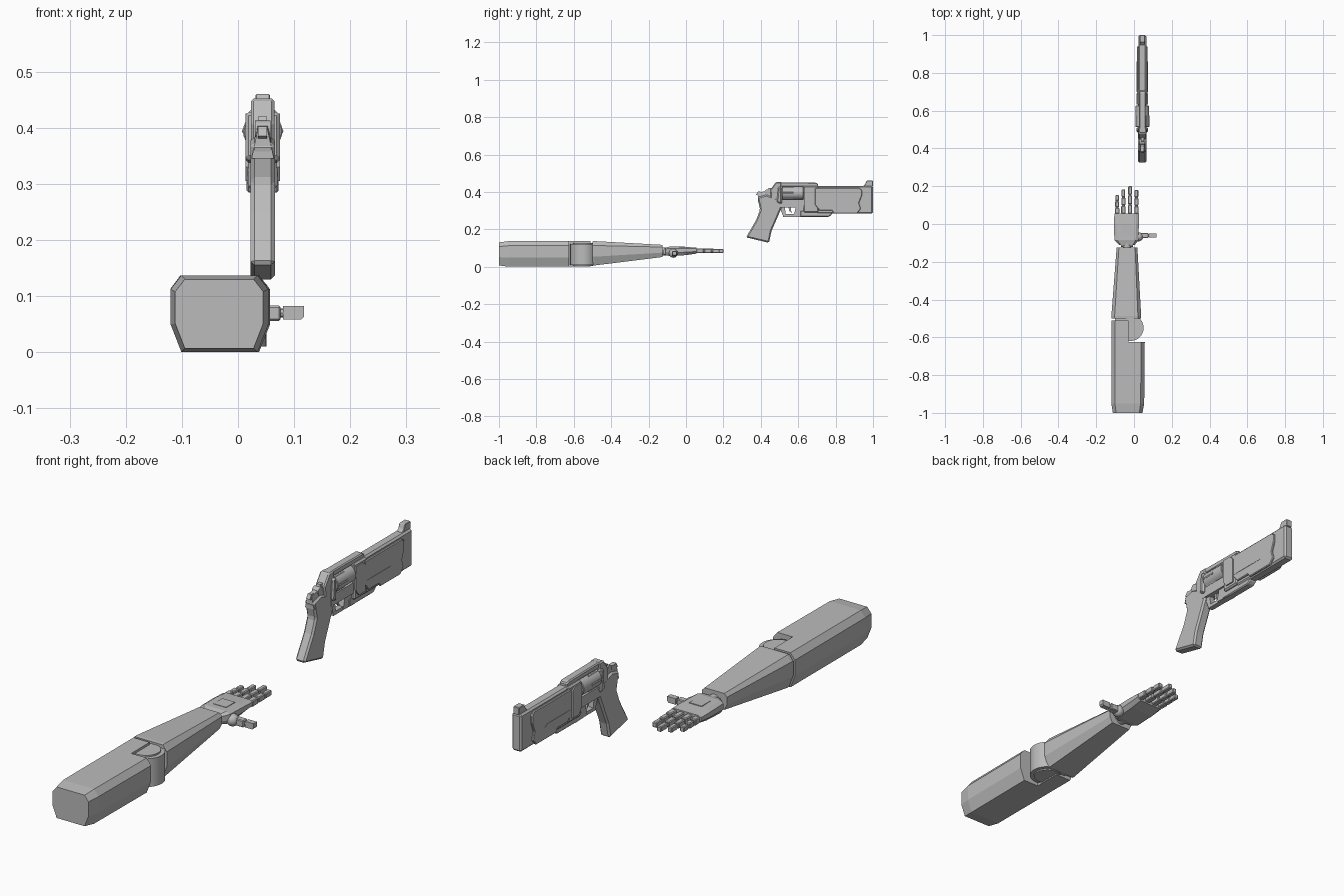
import bpy, bmesh, math
from mathutils import Vector, Matrix

grey = bpy.data.materials.new("plain_grey")
grey.diffuse_color = (0.5, 0.5, 0.5, 1)
GX = 0.044  # centre plane of the revolver


def finish(name, bm, bevel=0.0, smooth=False):
    bmesh.ops.recalc_face_normals(bm, faces=bm.faces)
    me = bpy.data.meshes.new(name)
    bm.to_mesh(me)
    bm.free()
    me.materials.append(grey)
    ob = bpy.data.objects.new(name, me)
    bpy.context.collection.objects.link(ob)
    if bevel:
        m = ob.modifiers.new("chamfer", 'BEVEL')
        m.width, m.segments, m.limit_method = bevel, 1, 'ANGLE'
    if smooth:
        bpy.ops.object.select_all(action='DESELECT')
        ob.select_set(True)
        bpy.context.view_layer.objects.active = ob
        bpy.ops.object.shade_smooth_by_angle(angle=math.radians(35))
    return ob


def loft(name, rings, **kw):
    """Skin between rings of 3D points and cap both ends."""
    bm = bmesh.new()
    vs = [[bm.verts.new(p) for p in r] for r in rings]
    n = len(vs[0])
    for a, b in zip(vs, vs[1:]):
        for i in range(n):
            bm.faces.new((a[i], a[(i + 1) % n], b[(i + 1) % n], b[i]))
    bm.faces.new(vs[0])
    bm.faces.new(vs[-1])
    return finish(name, bm, **kw)


def slab(name, yz, half, x=GX, **kw):
    """Side profile extruded across x."""
    return loft(name, [[(x + s * half, y, z) for y, z in yz] for s in (-1, 1)], **kw)


def box(name, x0, x1, y0, y1, z0, z1, **kw):
    return slab(name, [(y0, z0), (y1, z0), (y1, z1), (y0, z1)],
                (x1 - x0) / 2, (x0 + x1) / 2, **kw)


def rod(name, a, b, r, n=24, r2=None, **kw):
    a, b = Vector(a), Vector(b)
    bm = bmesh.new()
    rot = Vector((0, 0, 1)).rotation_difference(b - a).to_matrix().to_4x4()
    bmesh.ops.create_cone(bm, cap_ends=True, segments=n, radius1=r,
                          radius2=r if r2 is None else r2, depth=(b - a).length,
                          matrix=Matrix.Translation((a + b) / 2) @ rot)
    return finish(name, bm, smooth=n > 12, **kw)


def ball(name, c, r):
    bm = bmesh.new()
    bmesh.ops.create_uvsphere(bm, u_segments=20, v_segments=12, radius=r,
                              matrix=Matrix.Translation(c))
    return finish(name, bm, smooth=True)


def oct_ring(y, x0, x1, z0, z1):
    """Chamfered limb section, with longer chamfers underneath."""
    dx, top, low = 0.11 * (x1 - x0), 0.18 * (z1 - z0), 0.36 * (z1 - z0)
    return [(x0, y, z1 - top), (x0 + dx, y, z1), (x1 - dx, y, z1), (x1, y, z1 - top),
            (x1, y, z0 + low), (x1 - dx, y, z0), (x0 + dx, y, z0), (x0, y, z0 + low)]


# ---- Upper arm with elbow notch ----
upper = loft("upper_arm", [oct_ring(-1.0, -0.112, 0.045, 0.007, 0.13),
                           oct_ring(-0.95, -0.12, 0.054, 0.0, 0.137),
                           oct_ring(-0.51, -0.12, 0.058, 0.0, 0.137)])
cutter = box("elbow_cutter", -0.03, 0.2, -0.625, -0.4, -0.1, 0.3)
cutter.hide_render = True
cutter.hide_viewport = True
cut = upper.modifiers.new("elbow_notch", 'BOOLEAN')
cut.operation, cut.object, cut.solver = 'DIFFERENCE', cutter, 'EXACT'
rod("elbow_joint", (-0.018, -0.55, 0.01), (-0.018, -0.55, 0.122), 0.069, 32)
rod("elbow_cap", (-0.018, -0.55, 0.005), (-0.018, -0.55, 0.128), 0.053, 32)

# ---- Forearm and wrist ----
box("elbow_link", -0.10, 0.015, -0.515, -0.49, 0.02, 0.12)
loft("forearm", [oct_ring(-0.5, -0.12, 0.038, 0.008, 0.136),
                 oct_ring(-0.488, -0.12, 0.038, 0.007, 0.137),
                 oct_ring(-0.125, -0.092, 0.018, 0.052, 0.117)])
rod("wrist_stem", (-0.037, -0.14, 0.082), (-0.037, -0.09, 0.082), 0.022, 16)
rod("wrist_hinge", (-0.068, -0.105, 0.082), (-0.006, -0.105, 0.082), 0.018, 16)

# ---- Palm ----
loft("palm", [oct_ring(-0.11, -0.08, 0.005, 0.062, 0.102),
              oct_ring(-0.085, -0.104, 0.023, 0.057, 0.108),
              oct_ring(0.0, -0.106, 0.026, 0.062, 0.106),
              oct_ring(0.055, -0.104, 0.026, 0.07, 0.102)])
box("hand_back_plate", -0.065, -0.01, -0.06, -0.005, 0.1, 0.109)

# ---- Fingers: three segments joined by slim knuckles ----
for i, (x, tip) in enumerate([(-0.089, 0.153), (-0.056, 0.183), (-0.021, 0.2), (0.013, 0.18)]):
    y0 = 0.05
    step = (tip - y0) / 3
    rod(f"finger_{i}_core", (x, 0.04, 0.085), (x, tip - 0.01, 0.083), 0.008, 8)
    for j in range(3):
        w, h = 0.0115 - 0.001 * j, 0.0125 - 0.001 * j
        box(f"finger_{i}_segment_{j}", x - w, x + w, y0 + j * step + 0.005,
            y0 + (j + 1) * step, 0.086 - j * 0.001 - h, 0.086 - j * 0.001 + h, bevel=0.003)

# ---- Thumb ----
ball("thumb_ball", (0.024, -0.068, 0.072), 0.024)
rod("thumb_core", (0.02, -0.062, 0.07), (0.11, -0.06, 0.07), 0.008, 8)
box("thumb_base", 0.038, 0.076, -0.075, -0.048, 0.056, 0.083, bevel=0.003)
slab_pts = [(0.08, 0.058), (0.112, 0.058), (0.118, 0.064), (0.118, 0.082), (0.08, 0.082)]
loft("thumb_tip", [[(x, y, z) for x, z in slab_pts] for y in (-0.071, -0.05)])

# ---- Revolver grip ----
slab("grip", [(0.321, 0.157), (0.444, 0.128), (0.457, 0.19), (0.512, 0.318), (0.50, 0.36),
              (0.43, 0.385), (0.382, 0.372), (0.396, 0.305), (0.375, 0.25)], 0.0215, bevel=0.007)
loft("grip_hump", [[(GX + sx * 0.02, y, z) for sx, y, z in
                    [(-1, 0.385, 0.345), (1, 0.385, 0.345), (1, 0.5, 0.345), (-1, 0.5, 0.345)]],
                   [(GX + sx * 0.009, y, z) for sx, y, z in
                    [(-1, 0.385, 0.395), (1, 0.385, 0.395), (1, 0.49, 0.42), (-1, 0.49, 0.42)]]])
slab("hammer", [(0.375, 0.385), (0.385, 0.402), (0.43, 0.398), (0.44, 0.42), (0.47, 0.42),
                (0.47, 0.37), (0.41, 0.37)], 0.008)
rod("hammer_pivot", (GX - 0.014, 0.435, 0.397), (GX + 0.014, 0.435, 0.397), 0.016, 16)

# ---- Frame around the cylinder ----
slab("rear_frame", [(0.455, 0.34), (0.51, 0.315), (0.51, 0.452), (0.48, 0.452), (0.45, 0.41)],
     0.021, bevel=0.005)
slab("recoil_shield", [(0.485, 0.345), (0.512, 0.335), (0.512, 0.428), (0.493, 0.428)],
     0.031, bevel=0.006)
slab("top_strap", [(0.48, 0.428), (0.706, 0.428), (0.706, 0.445), (0.69, 0.45), (0.48, 0.452)],
     0.017, bevel=0.004)
slab("lower_frame", [(0.49, 0.318), (0.65, 0.318), (0.65, 0.36), (0.49, 0.36)], 0.022)
slab("front_frame", [(0.628, 0.29), (0.71, 0.29), (0.71, 0.433), (0.628, 0.433)],
     0.026, bevel=0.006)
for s in (-1, 1):
    slab("frame_side_plate", [(0.632, 0.33), (0.65, 0.305), (0.69, 0.305), (0.69, 0.41),
                              (0.675, 0.425), (0.632, 0.425)], 0.003, GX + s * 0.028)

# ---- Cylinder with flutes ----
rod("cylinder", (GX, 0.513, 0.394), (GX, 0.627, 0.394), 0.035, 24, bevel=0.002)
for i in range(6):
    a = math.radians(60 * i)
    dx, dz = 0.031 * math.cos(a), 0.031 * math.sin(a)
    rod(f"chamber_rib_{i}", (GX + dx, 0.516, 0.394 + dz), (GX + dx, 0.575, 0.394 + dz), 0.006, 8)

# ---- Trigger and guard ----
slab("guard_rear", [(0.495, 0.33), (0.527, 0.33), (0.535, 0.267), (0.518, 0.275)], 0.011)
slab("guard_bottom", [(0.518, 0.267), (0.62, 0.267), (0.62, 0.281), (0.518, 0.281)], 0.011)
slab("guard_front", [(0.575, 0.27), (0.65, 0.267), (0.65, 0.33), (0.59, 0.33)], 0.014)
slab("trigger", [(0.545, 0.33), (0.565, 0.33), (0.56, 0.305), (0.566, 0.288), (0.552, 0.298)], 0.005)

# ---- Barrel housing, side panels, underlug and front sight ----
slab("barrel_housing", [(0.70, 0.284), (1.0, 0.284), (1.0, 0.433), (0.70, 0.433)],
     0.021, bevel=0.007)
panel = [(0.69, 0.33), (0.715, 0.3), (0.78, 0.3), (0.79, 0.285), (0.915, 0.285), (0.935, 0.31),
         (0.925, 0.34), (0.94, 0.38), (0.94, 0.41), (0.925, 0.422), (0.69, 0.422)]
for s in (-1, 1):
    slab("barrel_side_panel", panel, 0.005, GX + s * 0.0235, bevel=0.003)
    slab("panel_rail", [(0.70, 0.334), (0.86, 0.334), (0.85, 0.343), (0.70, 0.343)],
         0.001, GX + s * 0.0288)
slab("underlug", [(0.61, 0.267), (0.765, 0.267), (0.78, 0.28), (0.78, 0.3), (0.61, 0.3)],
     0.016, bevel=0.004)
slab("front_sight", [(0.945, 0.43), (1.0, 0.43), (1.0, 0.46), (0.965, 0.46), (0.958, 0.442)],
     0.013, bevel=0.002)
rod("muzzle_rim", (GX, 0.99, 0.394), (GX, 1.0, 0.394), 0.014, 20)
